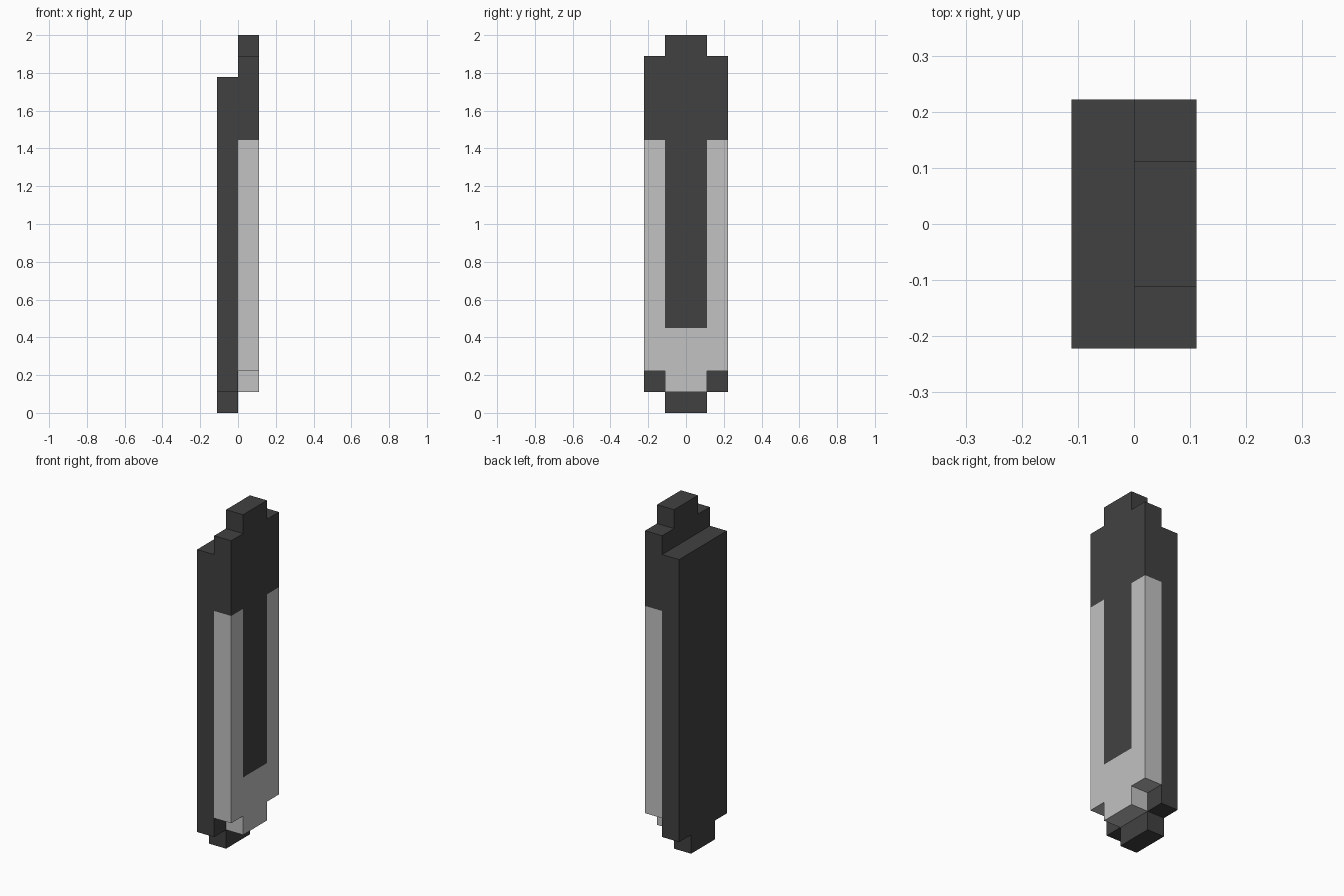
import bpy, bmesh

if "Cube" in bpy.data.objects:
    bpy.data.objects.remove(bpy.data.objects["Cube"])

U = 1 / 9                       # block size of the model
STRIPE_BOTTOM, LIGHT_TOP = 0.45, 1.445


def material(name, value):
    m = bpy.data.materials.new(name)
    m.diffuse_color = (value, value, value, 1)
    m.use_nodes = True
    m.node_tree.nodes["Principled BSDF"].inputs["Base Color"].default_value = m.diffuse_color
    return m


dark = material("dark grey", 0.053)
light = material("light grey", 0.54)


def plate(name, x0, x1, zs, narrow_rows, colour_rule):
    """Slab of cells in the YZ plane, narrow rows keep only the middle column."""
    ys = [-2 * U, -U, U, 2 * U]
    bm = bmesh.new()
    for j in range(len(zs) - 1):
        for i in ([1] if j in narrow_rows else range(3)):
            corners = ((ys[i], zs[j]), (ys[i + 1], zs[j]),
                       (ys[i + 1], zs[j + 1]), (ys[i], zs[j + 1]))
            bm.faces.new([bm.verts.new((x0, y, z)) for y, z in corners])
    bmesh.ops.remove_doubles(bm, verts=bm.verts, dist=1e-4)
    res = bmesh.ops.extrude_face_region(bm, geom=bm.faces[:], use_keep_orig=True)
    moved = [g for g in res["geom"] if isinstance(g, bmesh.types.BMVert)]
    bmesh.ops.translate(bm, verts=moved, vec=(x1 - x0, 0, 0))
    bmesh.ops.recalc_face_normals(bm, faces=bm.faces)
    bm.normal_update()
    for f in bm.faces:
        f.material_index = colour_rule(f.calc_center_median(), f.normal)
    me = bpy.data.meshes.new(name)
    bm.to_mesh(me)
    bm.free()
    me.materials.append(dark)
    me.materials.append(light)
    ob = bpy.data.objects.new(name, me)
    bpy.context.collection.objects.link(ob)
    return ob


def front_colour(c, n):
    # light lower body with a dark central stripe on the outer face
    stripe = n.x > 0.5 and abs(c.y) < U and c.z > STRIPE_BOTTOM
    return int(c.z < LIGHT_TOP and not stripe)


# plain dark back half with a narrow foot
plate("back_plate", -U, 0, [0, U, 16 * U], {0}, lambda c, n: 0)

# two-tone front half, raised by one block, narrow at both ends
plate("front_plate", 0, U, [U, 2 * U, STRIPE_BOTTOM, LIGHT_TOP, 17 * U, 18 * U],
      {0, 4}, front_colour)
